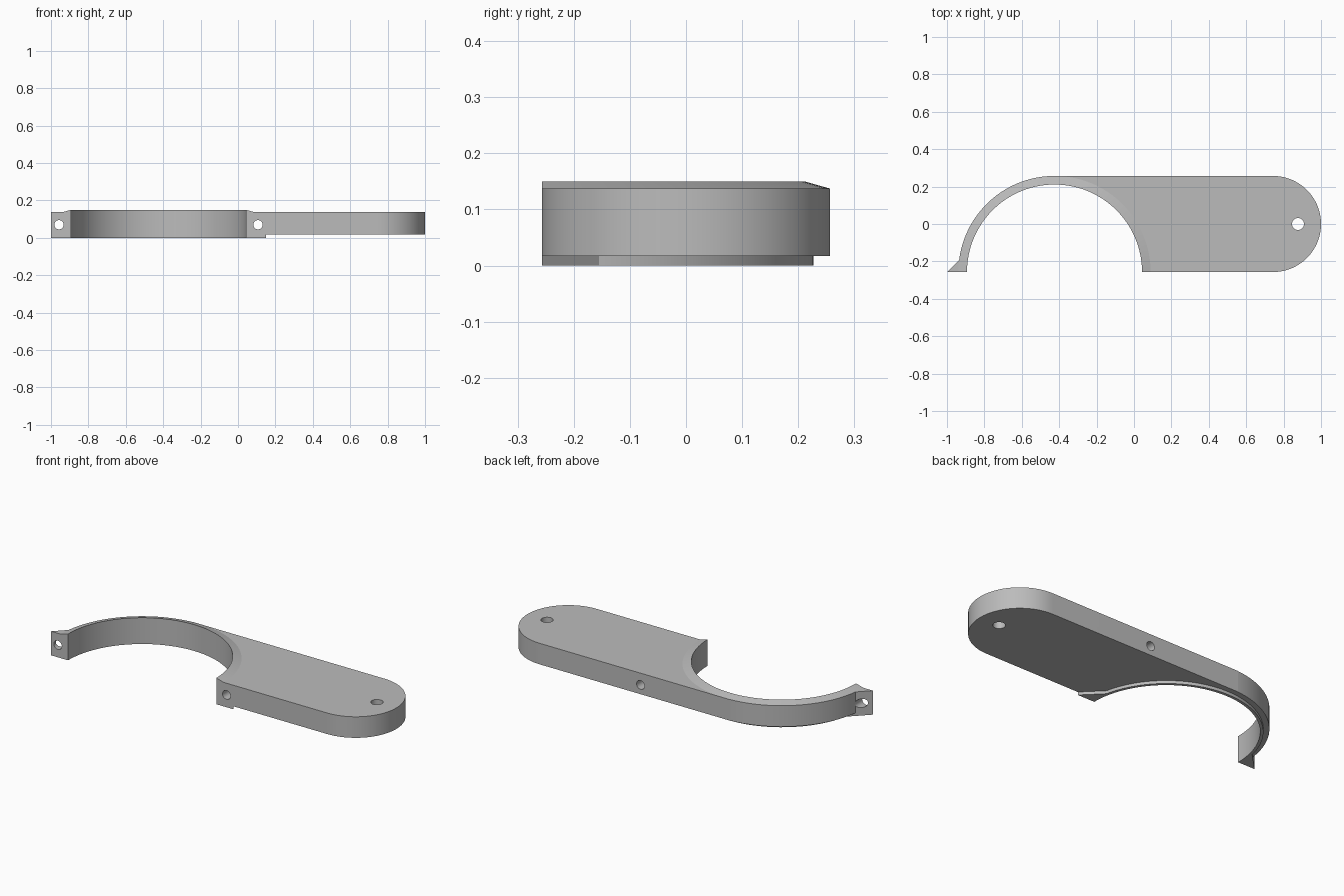
import bpy, bmesh, math

if "Cube" in bpy.data.objects:
    bpy.data.objects.remove(bpy.data.objects["Cube"])

CX, CY = -0.425, -0.257      # centre of the clamp arc
HALF = 0.257                 # half width of the arm
TOP, BASE = 0.137, 0.017     # arm top and underside

grey = bpy.data.materials.new("plain grey")
grey.diffuse_color = (0.5, 0.5, 0.5, 1)
grey.use_nodes = True
grey.node_tree.nodes["Principled BSDF"].inputs["Base Color"].default_value = grey.diffuse_color


def finish(name, bm):
    bmesh.ops.recalc_face_normals(bm, faces=bm.faces)
    mesh = bpy.data.meshes.new(name)
    bm.to_mesh(mesh)
    bm.free()
    mesh.materials.append(grey)
    obj = bpy.data.objects.new(name, mesh)
    bpy.context.collection.objects.link(obj)
    return obj


def prism(name, outline, z0, z1):
    bm = bmesh.new()
    low = [bm.verts.new((x, y, z0)) for x, y in outline]
    high = [bm.verts.new((x, y, z1)) for x, y in outline]
    bm.faces.new(low)
    bm.faces.new(high)
    n = len(low)
    for i in range(n):
        j = (i + 1) % n
        bm.faces.new((low[i], low[j], high[j], high[i]))
    return finish(name, bm)


def arc(cx, cy, r, a0, a1, n):
    angles = [math.radians(a0 + (a1 - a0) * i / n) for i in range(n + 1)]
    return [(cx + r * math.cos(a), cy + r * math.sin(a)) for a in angles]


def sweep(name, profile, n=64):
    """Half-turn sweep of a closed (radius, height) profile."""
    bm = bmesh.new()
    rings = []
    for i in range(n + 1):
        a = math.pi * i / n
        rings.append([bm.verts.new((CX + r * math.cos(a), CY + r * math.sin(a), z))
                      for r, z in profile])
    k = len(profile)
    for a, b in zip(rings, rings[1:]):
        for i in range(k):
            j = (i + 1) % k
            bm.faces.new((a[i], a[j], b[j], b[i]))
    bm.faces.new(rings[0])
    bm.faces.new(rings[-1])
    return finish(name, bm)


def combine(target, other, operation):
    mod = target.modifiers.new(operation.lower(), 'BOOLEAN')
    mod.operation = operation
    mod.solver = 'EXACT'
    mod.object = other
    bpy.context.view_layer.objects.active = target
    bpy.ops.object.modifier_apply(modifier=mod.name)
    bpy.data.objects.remove(other)


# Half-ring clamp with sloped top and a stepped lower lip
body = sweep("clamp_arm", [(0.468, 0), (0.484, 0), (0.484, BASE), (0.514, BASE),
                           (0.514, TOP), (0.468, 0.15)])

# Flat arm with a rounded end, fitted around the clamp
outline = arc(CX, CY, 0.495, 0, 94, 40)
outline += [(-0.46, HALF)] + arc(0.743, 0, HALF, 90, -90, 40)
combine(body, prism("arm", outline, BASE, TOP), 'UNION')

# Triangular screw tabs, mirrored about the clamp centre
for side, height in ((-1, TOP), (1, 0.03)):
    tab = [(CX + side * d, y) for d, y in
           ((0.575, CY), (0.47, CY + 0.105), (0.476, CY))]
    combine(body, prism("tab", tab, 0, height), 'UNION')

# Screw holes through the tabs, and the pivot hole at the rounded end
for x in (CX - 0.532, CX + 0.532):
    bpy.ops.mesh.primitive_cylinder_add(vertices=32, radius=0.025, depth=1,
                                        location=(x, 0, 0.07),
                                        rotation=(math.pi / 2, 0, 0))
    combine(body, bpy.context.object, 'DIFFERENCE')
bpy.ops.mesh.primitive_cylinder_add(vertices=32, radius=0.032, depth=1,
                                    location=(0.877, 0, 0))
combine(body, bpy.context.object, 'DIFFERENCE')

# Smooth curved walls, crisp edges
bpy.ops.object.select_all(action='DESELECT')
body.select_set(True)
bpy.context.view_layer.objects.active = body
bpy.ops.object.shade_smooth_by_angle(angle=math.radians(12))
